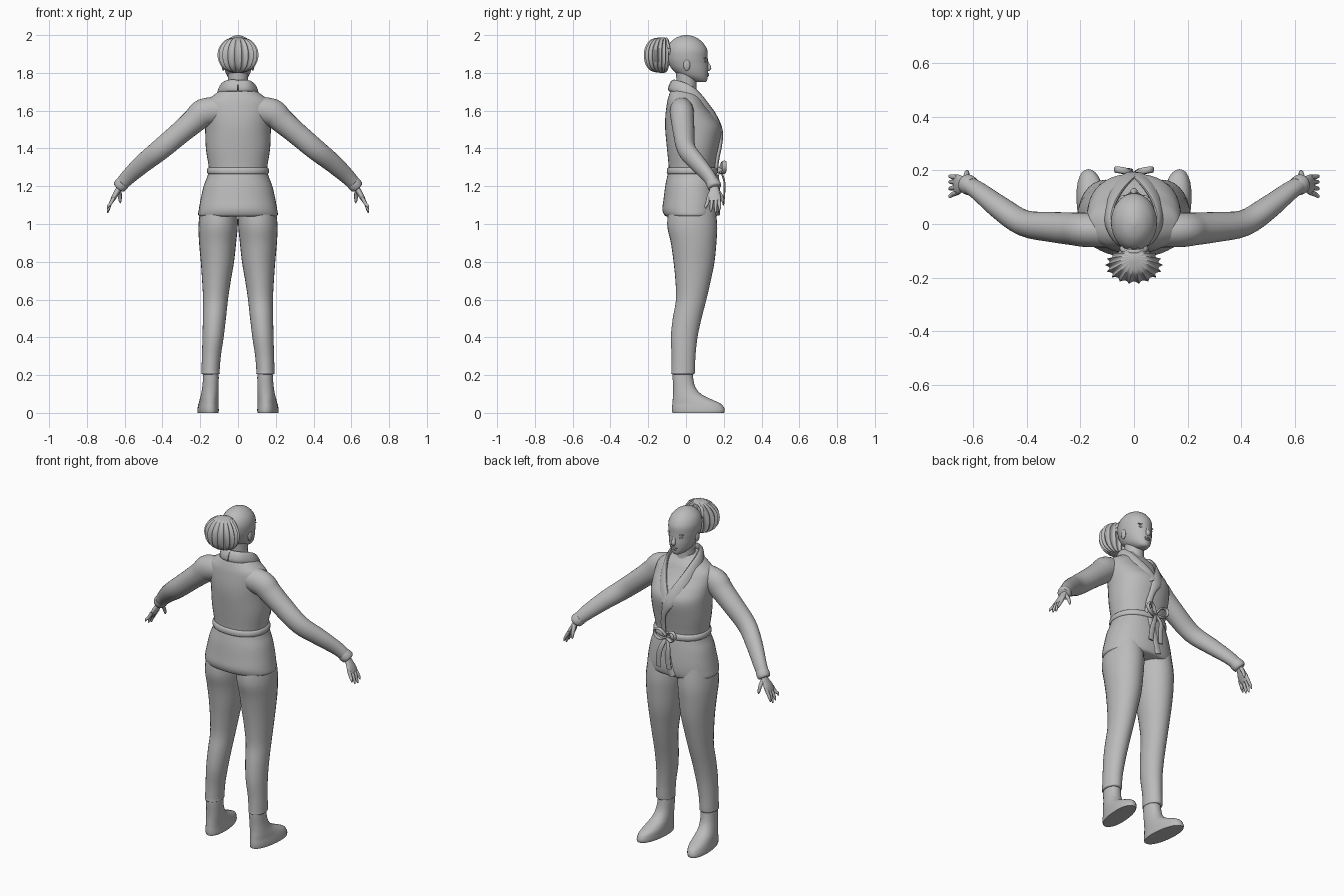
import bpy, bmesh, math
from mathutils import Vector

grey = bpy.data.materials.new("plain_grey")
grey.diffuse_color = (0.5, 0.5, 0.5, 1)


def smooth_path(rows, steps):
    """Catmull-Rom interpolation of equal-length tuples."""
    out = []
    for i in range(len(rows) - 1):
        p0, p1 = rows[max(i - 1, 0)], rows[i]
        p2, p3 = rows[i + 1], rows[min(i + 2, len(rows) - 1)]
        for k in range(steps):
            t = k / steps
            out.append([0.5 * (2 * b + (c - a) * t + (2 * a - 5 * b + 4 * c - d) * t * t
                               + (3 * b - a - 3 * c + d) * t ** 3)
                        for a, b, c, d in zip(p0, p1, p2, p3)])
    out.append(list(rows[-1]))
    return out


def finish(name, bm, mirror):
    bmesh.ops.recalc_face_normals(bm, faces=bm.faces)
    mesh = bpy.data.meshes.new(name)
    bm.to_mesh(mesh)
    bm.free()
    mesh.materials.append(grey)
    ob = bpy.data.objects.new(name, mesh)
    bpy.context.collection.objects.link(ob)
    if mirror:
        ob.modifiers.new("mirror", 'MIRROR')
    bpy.ops.object.select_all(action='DESELECT')
    ob.select_set(True)
    bpy.context.view_layer.objects.active = ob
    bpy.ops.object.shade_smooth_by_angle(angle=math.radians(50))
    return ob


def tube(name, rows, ref=None, n=28, steps=4, power=2.0, ribs=0, mirror=False):
    """Loft rings (x, y, z, a, b); level rings without ref, else a lies along ref."""
    rows = smooth_path(rows, steps)
    pts = [Vector(r[:3]) for r in rows]
    bm = bmesh.new()
    rings = []
    for i, r in enumerate(rows):
        u, v = Vector((1, 0, 0)), Vector((0, 1, 0))
        if ref:
            t = (pts[min(i + 1, len(pts) - 1)] - pts[max(i - 1, 0)]).normalized()
            u = Vector(ref(pts[i]))
            u = (u - t * u.dot(t)).normalized()
            v = t.cross(u)
        ring = []
        for k in range(n):
            ang = 2 * math.pi * k / n
            c, s = math.cos(ang), math.sin(ang)
            c = math.copysign(abs(c) ** (2 / power), c)
            s = math.copysign(abs(s) ** (2 / power), s)
            f = 1 - 0.14 * abs(math.sin(ribs * ang / 2))
            ring.append(bm.verts.new(pts[i] + u * (c * r[3] * f) + v * (s * r[4] * f)))
        rings.append(ring)
    for lo, hi in zip(rings, rings[1:]):
        for k in range(n):
            bm.faces.new((lo[k], lo[(k + 1) % n], hi[(k + 1) % n], hi[k]))
    bm.faces.new(rings[0])
    bm.faces.new(rings[-1])
    return finish(name, bm, mirror)


def stack(name, levels, **kw):
    """Level rings given as (z, centre x, half width, back y, front y)."""
    return tube(name, [(x, (b + f) / 2, z, w, (f - b) / 2) for z, x, w, b, f in levels], **kw)


def blob(name, loc, size, mirror=False):
    bm = bmesh.new()
    bmesh.ops.create_uvsphere(bm, u_segments=20, v_segments=12, radius=1)
    for v in bm.verts:
        v.co = Vector([p + c * s for p, c, s in zip(loc, v.co, size)])
    return finish(name, bm, mirror)


def along_y(p):
    return (0, 1, 0)


def along_x(p):
    return (1, 0, 0)


def outward(p):
    return (p.x, p.y, 0.03)


# Jacket: upper body, flared lower part, belt
stack("jacket_body", [
    (1.26, 0, .150, -.090, .150), (1.31, 0, .156, -.092, .155), (1.40, 0, .170, -.101, .172),
    (1.50, 0, .174, -.110, .188), (1.56, 0, .177, -.110, .160), (1.61, 0, .178, -.105, .122),
    (1.65, 0, .168, -.099, .095), (1.68, 0, .132, -.091, .078), (1.71, 0, .088, -.080, .055),
    (1.73, 0, .066, -.070, .045)], n=40, power=2.2)
stack("jacket_skirt", [
    (1.29, 0, .153, -.090, .156), (1.25, 0, .163, -.100, .164), (1.20, 0, .182, -.110, .170),
    (1.13, 0, .198, -.119, .176), (1.08, 0, .207, -.125, .176), (1.05, 0, .211, -.117, .170),
    (1.04, 0, .203, -.105, .160)], n=40, power=2.2)
stack("belt", [(1.265, 0, .158, -.098, .163), (1.272, 0, .164, -.102, .168),
               (1.293, 0, .162, -.100, .167), (1.30, 0, .154, -.093, .158)], n=40, steps=2, power=2.2)

# Shawl collar: one lapel wraps over the other
lapel = [(0, -.078, 1.732), (.055, -.064, 1.732), (.090, -.005, 1.715), (.092, .050, 1.678),
         (.074, .105, 1.620), (.042, .155, 1.555), (.010, .182, 1.490)]
wrap = [(-.020, .182, 1.42), (-.035, .168, 1.35), (-.035, .160, 1.29)]
tube("collar_over", [(-x, y, z, .013, .033) for x, y, z in lapel]
     + [(-x, y, z, .009, .018) for x, y, z in wrap], outward, n=14)
tube("collar_under", [(x, y, z, .012, .032) for x, y, z in lapel], outward, n=14)
tube("skirt_front_edge", [(.02, .166, 1.26, .008, .02), (.00, .174, 1.15, .008, .022),
                          (-.03, .172, 1.05, .008, .02)], along_y, n=12)

# Bow with two loops and two tails
blob("bow_knot", (0, .180, 1.283), (.018, .016, .020))
for side, tag in ((1, "a"), (-1, "b")):
    loop = [(0, .182, 1.285), (.030, .198, 1.325), (.062, .203, 1.325), (.068, .203, 1.295),
            (.040, .198, 1.270), (0, .182, 1.280)]
    tube("bow_loop_" + tag, [(side * x, y, z, .012, .006) for x, y, z in loop], along_y, n=10)
    tube("bow_tail_" + tag, [(0, .184, 1.28, .005, .008), (side * .022, .202, 1.23, .005, .014),
                             (side * .030 + .01, .203, 1.17, .005, .017),
                             (side * .035 + .01, .198, 1.10, .004, .018)], along_y, n=10)

# Sleeves, cuffs and hands
tube("sleeve", [
    (.09, -.025, 1.605, .062, .068), (.18, -.022, 1.590, .064, .074), (.23, -.018, 1.548, .061, .066),
    (.30, -.012, 1.488, .057, .060), (.41, .003, 1.395, .049, .056), (.50, .060, 1.323, .043, .050),
    (.58, .122, 1.250, .034, .041), (.628, .152, 1.198, .031, .033)], along_y, mirror=True)
tube("cuff", [(.606, .139, 1.222, .034, .036), (.615, .144, 1.212, .037, .038),
              (.628, .152, 1.198, .036, .036), (.632, .154, 1.193, .029, .028)], along_y, steps=2, mirror=True)
tube("palm", [(.620, .148, 1.205, .022, .016), (.638, .150, 1.175, .027, .015),
              (.655, .148, 1.145, .037, .014), (.668, .147, 1.120, .034, .010)],
     along_y, n=18, mirror=True)
for i, (y0, y1, zt) in enumerate([(.118, .104, 1.082), (.138, .132, 1.064),
                                  (.157, .157, 1.058), (.174, .178, 1.072)]):
    tube("finger_%d" % (i + 1), [(.658, y0, 1.138, .010, .010), (.677, (y0 + y1) / 2, 1.105, .009, .009),
                                 (.687, y1, zt + .014, .007, .007), (.691, y1, zt, .003, .003)],
         along_y, n=10, mirror=True)
tube("thumb", [(.630, .162, 1.185, .011, .011), (.626, .183, 1.155, .011, .010),
               (.624, .194, 1.125, .008, .008), (.623, .196, 1.110, .003, .003)], along_x, n=10, mirror=True)

# Trousers
stack("trouser_leg", [
    (1.12, .100, .094, -.085, .150), (1.00, .105, .104, -.100, .165), (.90, .108, .098, -.080, .161),
    (.80, .109, .088, -.066, .151), (.70, .114, .076, -.056, .131), (.60, .119, .066, -.053, .108),
    (.50, .125, .061, -.070, .082), (.40, .132, .056, -.080, .061), (.30, .141, .050, -.076, .050),
    (.225, .145, .048, -.077, .048), (.208, .145, .048, -.078, .045), (.204, .145, .040, -.070, .036)],
    mirror=True)

# Boots, toes turned slightly outwards
boot = stack("boot", [
    (.26, .143, .038, -.066, .032), (.20, .143, .041, -.071, .036), (.14, .146, .043, -.068, .048),
    (.10, .149, .046, -.068, .080), (.075, .151, .049, -.070, .128), (.05, .152, .052, -.072, .182),
    (.03, .153, .054, -.074, .200), (.012, .153, .055, -.074, .205), (0, .153, .053, -.072, .202)],
    power=2.2, mirror=True)
for v in boot.data.vertices:
    v.co.x += 0.09 * v.co.y * max(0, 1 - v.co.z / .2)

# Neck and head
stack("neck", [(1.62, 0, .070, -.050, .100), (1.69, 0, .056, -.055, .062),
               (1.74, 0, .052, -.050, .055), (1.82, 0, .054, -.055, .060)])
stack("head", [
    (1.752, 0, .022, .050, .104), (1.762, 0, .038, .015, .112), (1.785, 0, .058, -.035, .116),
    (1.82, 0, .072, -.074, .118), (1.85, 0, .079, -.092, .116), (1.88, 0, .084, -.100, .115),
    (1.92, 0, .085, -.101, .113), (1.955, 0, .073, -.087, .094), (1.98, 0, .051, -.062, .066),
    (1.993, 0, .029, -.036, .040), (2.0, 0, .006, -.008, .010)], n=32)
tube("nose", [(0, .106, 1.868, .007, .007), (0, .115, 1.845, .009, .009), (0, .122, 1.826, .014, .012),
              (0, .114, 1.814, .010, .008)], along_x, n=12)
blob("upper_lip", (0, .113, 1.796), (.021, .009, .005))
blob("lower_lip", (0, .112, 1.787), (.017, .010, .006))
blob("eye", (.033, .099, 1.861), (.014, .009, .006), True)
blob("brow", (.034, .099, 1.878), (.020, .009, .004), True)
blob("ear", (.078, .004, 1.842), (.009, .018, .030), True)

# Gathered hair bun with pointed folds, tied at the back of the head
tube("hair_bun", [
    (0, -.125, 1.800, .012, .010), (0, -.140, 1.808, .052, .040), (0, -.150, 1.835, .088, .060),
    (0, -.153, 1.875, .106, .070), (0, -.153, 1.915, .106, .070), (0, -.148, 1.950, .090, .062),
    (0, -.138, 1.978, .058, .046), (0, -.128, 1.988, .012, .010)], n=108, ribs=18)
tube("hair_tie", [(.045 * math.cos(a), -.092 - .012 * math.sin(a), 1.93 + .048 * math.sin(a), .009, .009)
                  for a in [2 * math.pi * k / 12 for k in range(13)]], along_y, n=10, steps=2)
